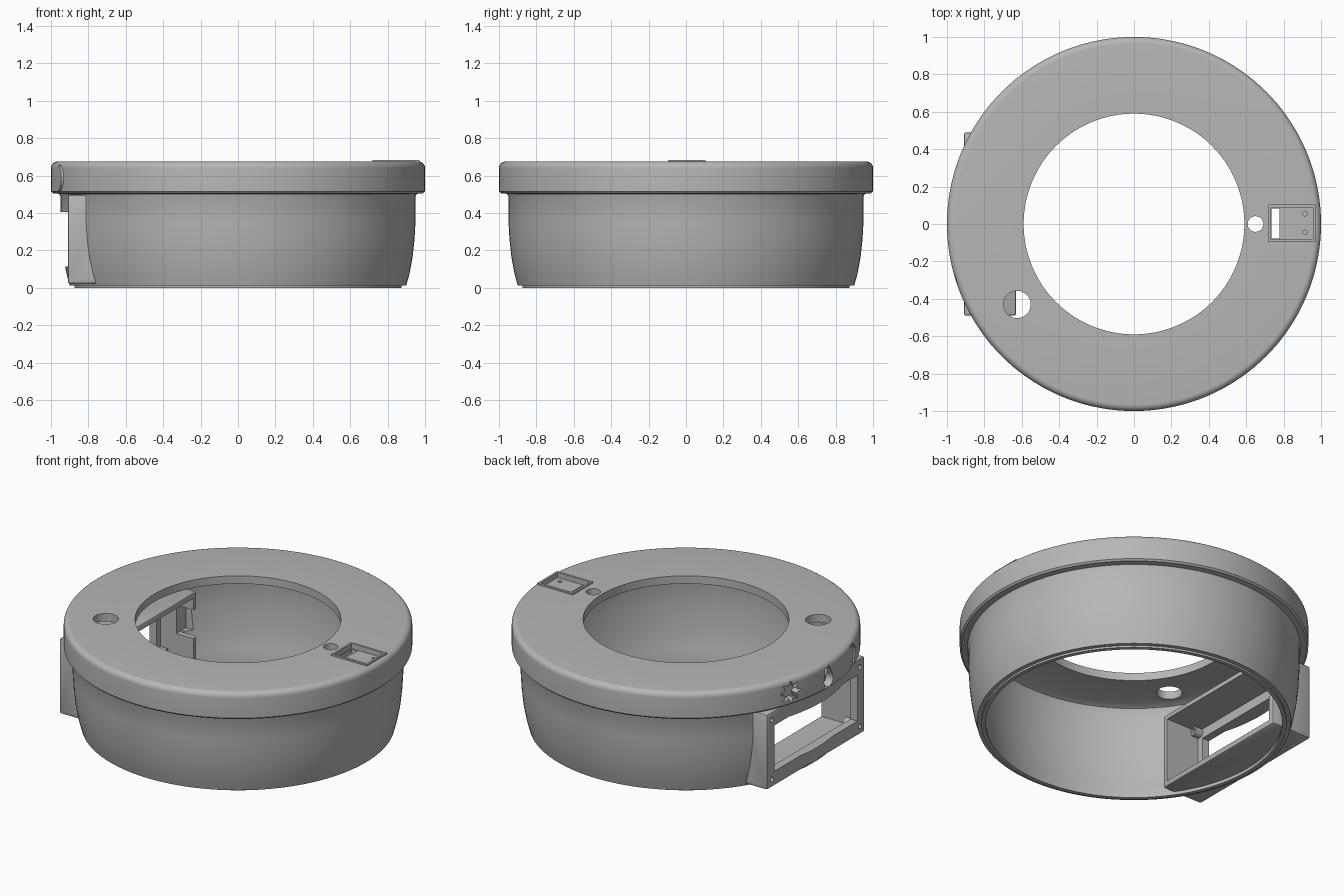
import bpy, bmesh, math
from mathutils import Matrix, Vector

cube = bpy.data.objects.get("Cube")
if cube:
    bpy.data.objects.remove(cube, do_unlink=True)

grey = bpy.data.materials.new("plain grey")
grey.use_nodes = True
colour = (0.47, 0.47, 0.47, 1)
grey.diffuse_color = colour
grey.node_tree.nodes["Principled BSDF"].inputs["Base Color"].default_value = colour


def make(name, bm):
    bmesh.ops.recalc_face_normals(bm, faces=bm.faces)
    mesh = bpy.data.meshes.new(name)
    bm.to_mesh(mesh)
    bm.free()
    mesh.materials.append(grey)
    ob = bpy.data.objects.new(name, mesh)
    bpy.context.collection.objects.link(ob)
    return ob


def box(name, xs, ys, zs, bevel=0):
    bm = bmesh.new()
    bmesh.ops.create_cube(bm, size=1)
    for v in bm.verts:
        for i, span in enumerate((xs, ys, zs)):
            v.co[i] = span[0] if v.co[i] < 0 else span[1]
    if bevel:
        bmesh.ops.bevel(bm, geom=bm.edges[:], offset=bevel, segments=2,
                        profile=0.5, affect='EDGES')
    return make(name, bm)


def rod(name, centre, radius, length, axis='Z', sides=32):
    bm = bmesh.new()
    turn = Matrix.Rotation(math.pi / 2, 4, 'Y') if axis == 'X' else Matrix()
    bmesh.ops.create_cone(bm, cap_ends=True, segments=sides, radius1=radius,
                          radius2=radius, depth=length,
                          matrix=Matrix.Translation(centre) @ turn)
    return make(name, bm)


def lathe(name, profile, steps=144):
    bm = bmesh.new()
    rings = []
    for s in range(steps):
        a = 2 * math.pi * s / steps
        rings.append([bm.verts.new((r * math.cos(a), r * math.sin(a), z))
                      for r, z in profile])
    n = len(profile)
    for s in range(steps):
        a, b = rings[s], rings[(s + 1) % steps]
        for i in range(n):
            j = (i + 1) % n
            bm.faces.new((a[i], b[i], b[j], a[j]))
    return make(name, bm)


def badge(name, outline, angle):
    """Outline of (sideways, up) points, pushed radially into the rim."""
    out = Vector((-math.cos(angle), math.sin(angle), 0))
    side = Vector((-out.y, out.x, 0))
    bm = bmesh.new()
    base = [bm.verts.new(out * 0.95 + side * u + Vector((0, 0, 0.585 + v)))
            for u, v in outline]
    face = bm.faces.new(base)
    grown = bmesh.ops.extrude_face_region(bm, geom=[face])["geom"]
    bmesh.ops.translate(bm, vec=out * 0.12,
                        verts=[g for g in grown if isinstance(g, bmesh.types.BMVert)])
    return make(name, bm)


def combine(target, tools, operation):
    for tool in tools:
        mod = target.modifiers.new("join", 'BOOLEAN')
        mod.operation = operation
        mod.solver = 'EXACT'
        mod.object = tool
        bpy.context.view_layer.objects.active = target
        bpy.ops.object.modifier_apply(modifier=mod.name)
        bpy.data.objects.remove(tool, do_unlink=True)


# Drum: outer wall, overhanging rim, flat top with a wide opening, inner wall
corner = [(0.965 + 0.035 * math.cos(a), 0.64 + 0.035 * math.sin(a))
          for a in (math.radians(15 * i) for i in range(7))]
profile = [(0.875, 0), (0.875, 0.012), (0.9, 0.012), (0.918, 0.08), (0.933, 0.16),
           (0.943, 0.25), (0.949, 0.35), (0.95, 0.49), (0.955, 0.502), (0.99, 0.505),
           (1, 0.515)] + corner + \
          [(0.59, 0.675), (0.59, 0.625), (0.85, 0.625), (0.885, 0.61), (0.9, 0.575),
           (0.9, 0.35), (0.893, 0.25), (0.883, 0.16), (0.868, 0.08), (0.85, 0.012),
           (0.85, 0)]
body = lathe("body", profile)

# Window housing and the raised frame of the socket on the top
combine(body, [box("housing", (-0.91, -0.63), (-0.49, 0.49), (0.022, 0.498), 0.012),
               box("socket_frame", (0.72, 0.97), (-0.097, 0.103), (0.64, 0.684))], 'UNION')

# Housing cavity, window and wall notch, then the socket recess and slot
cuts = [box("cavity", (-0.86, -0.55), (-0.455, 0.455), (0.055, 0.465)),
        box("window", (-1.1, -0.8), (-0.415, 0.415), (0.115, 0.405)),
        box("notch", (-0.75, -0.55), (0.4, 0.55), (0.21, 0.39)),
        box("recess", (0.732, 0.957), (-0.083, 0.089), (0.652, 0.8)),
        box("slot", (0.735, 0.778), (-0.078, 0.084), (0.5, 0.8)),
        rod("large_hole", (-0.625, -0.43, 0.65), 0.073, 0.3, sides=48),
        rod("small_hole", (0.65, 0, 0.65), 0.042, 0.3)]
cuts += [rod("pin_hole", (0.915, y, 0.65), 0.012, 0.04, sides=16) for y in (-0.045, 0.055)]
combine(body, cuts, 'DIFFERENCE')

# Screw bosses behind the window corners, with drilled holes
corners = [(y, z) for y in (-0.44, 0.44) for z in (0.073, 0.447)]
combine(body, [rod("boss", (-0.85, y, z), 0.03, 0.08, 'X', 24) for y, z in corners], 'UNION')
combine(body, [rod("screw_hole", (-0.87, y, z), 0.015, 0.2, 'X', 16)
               for y, z in corners], 'DIFFERENCE')

# Sun, drop and crescent pressed into the rim above the window
sun = [(r * math.cos(a), r * math.sin(a)) for r, a in
       ((0.074 if i % 2 == 0 else 0.04, math.pi * i / 8) for i in range(16))]
drop = [(0, 0.07)] + [(0.045 * math.cos(a), -0.025 + 0.045 * math.sin(a)) for a in
                      (math.radians(155 + 230 * i / 16) for i in range(17))]
outer = [(0.072 * math.cos(a), 0.072 * math.sin(a)) for a in
         (math.radians(70 + 220 * i / 16) for i in range(17))]
inner = [(0.03 + 0.068 * math.cos(a), 0.068 * math.sin(a)) for a in
         (math.radians(265 - 170 * i / 12) for i in range(13))]
moon = [(-0.02 - u, v) for u, v in outer + inner]
combine(body, [badge("sun", sun, math.radians(18)),
               badge("drop", drop, 0),
               badge("crescent", moon, math.radians(-18))], 'DIFFERENCE')

# Smooth the curved walls, keep the edges crisp
bpy.ops.object.select_all(action='DESELECT')
body.select_set(True)
bpy.context.view_layer.objects.active = body
bpy.ops.object.shade_smooth_by_angle(angle=math.radians(30))
